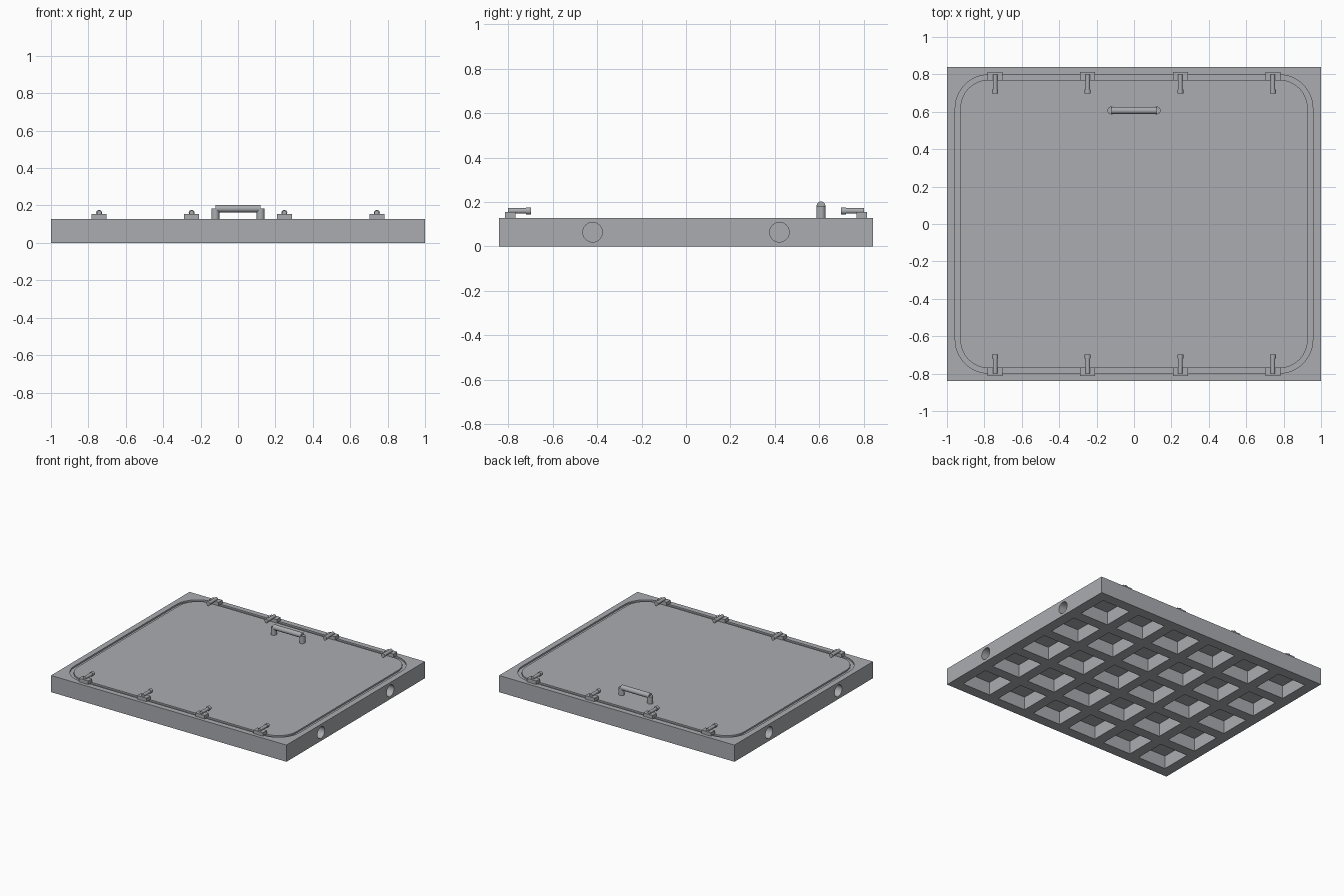
import bpy, bmesh, math
from mathutils import Matrix

if "Cube" in bpy.data.objects:
    bpy.data.objects.remove(bpy.data.objects["Cube"])

grey = bpy.data.materials.new("painted grey")
grey.diffuse_color = (0.40, 0.415, 0.435, 1)
grey.use_nodes = True
grey.node_tree.nodes["Principled BSDF"].inputs["Base Color"].default_value = grey.diffuse_color

TOP = 0.128  # height of the slab


def finish(name, bm, smooth=True):
    bmesh.ops.recalc_face_normals(bm, faces=bm.faces)
    me = bpy.data.meshes.new(name)
    bm.to_mesh(me)
    bm.free()
    me.materials.append(grey)
    ob = bpy.data.objects.new(name, me)
    bpy.context.collection.objects.link(ob)
    if smooth:
        bpy.ops.object.select_all(action='DESELECT')
        ob.select_set(True)
        bpy.context.view_layer.objects.active = ob
        bpy.ops.object.shade_smooth_by_angle(angle=math.radians(35))
    return ob


def box(bm, x0, x1, y0, y1, z0, z1):
    m = Matrix.Translation(((x0 + x1) / 2, (y0 + y1) / 2, (z0 + z1) / 2)) \
        @ Matrix.Diagonal((x1 - x0, y1 - y0, z1 - z0, 1))
    bmesh.ops.create_cube(bm, size=1, matrix=m)


def rod(bm, centre, r, length, axis='Z', segs=32):
    rot = {'X': Matrix.Rotation(math.pi / 2, 4, 'Y'),
           'Y': Matrix.Rotation(math.pi / 2, 4, 'X'),
           'Z': Matrix()}[axis]
    bmesh.ops.create_cone(bm, cap_ends=True, segments=segs, radius1=r, radius2=r,
                          depth=length, matrix=Matrix.Translation(centre) @ rot)


def rounded_rect(hx, hy, r, steps=12):
    pts = []
    for q, (sx, sy) in enumerate([(1, 1), (-1, 1), (-1, -1), (1, -1)]):
        for i in range(steps + 1):
            a = math.pi / 2 * (q + i / steps)
            pts.append((sx * (hx - r) + r * math.cos(a), sy * (hy - r) + r * math.sin(a)))
    return pts


def cut(target, cutter):
    mod = target.modifiers.new("cut", 'BOOLEAN')
    mod.object = cutter
    mod.operation = 'DIFFERENCE'
    mod.solver = 'EXACT'
    bpy.context.view_layer.objects.active = target
    bpy.ops.object.modifier_apply(modifier=mod.name)
    bpy.data.objects.remove(cutter)


# Slab
bm = bmesh.new()
box(bm, -1, 1, -0.84, 0.84, 0, TOP)
slab = finish("hatch_slab", bm, False)

# Grid of square pockets underneath
bm = bmesh.new()
for i in range(6):
    for j in range(5):
        x, y = (i - 2.5) * 0.32, (j - 2) * 0.32
        box(bm, x - 0.12, x + 0.12, y - 0.12, y + 0.12, -0.05, 0.1)
cut(slab, finish("pocket_cutter", bm, False))

# Round sockets in the two ends
bm = bmesh.new()
for sx in (-1, 1):
    for sy in (-1, 1):
        rod(bm, (sx, sy * 0.42, 0.064), 0.044, 0.14, 'X')
cut(slab, finish("socket_cutter", bm, False))

# Rounded seal groove in the top
bm = bmesh.new()
loops = [[bm.verts.new((x, y, z)) for x, y in rounded_rect(hx, hy, r)]
         for hx, hy, r, z in ((0.956, 0.798, 0.18, TOP - 0.012), (0.956, 0.798, 0.18, TOP + 0.05),
                              (0.929, 0.771, 0.153, TOP + 0.05), (0.929, 0.771, 0.153, TOP - 0.012))]
n = len(loops[0])
for k in range(4):
    a, b = loops[k], loops[(k + 1) % 4]
    for i in range(n):
        j = (i + 1) % n
        bm.faces.new((a[i], a[j], b[j], b[i]))
cut(slab, finish("groove_cutter", bm, False))
bpy.ops.object.select_all(action='DESELECT')
slab.select_set(True)
bpy.context.view_layer.objects.active = slab
bpy.ops.object.shade_smooth_by_angle(angle=math.radians(30))

# Latches along front and back edges: block, round arm and knob
for side, s in (("front", -1), ("back", 1)):
    for i in range(4):
        x = (i - 1.5) * 0.495
        bm = bmesh.new()
        y0, y1 = sorted((s * 0.767, s * 0.814))
        box(bm, x - 0.04, x + 0.04, y0, y1, TOP, 0.155)
        rod(bm, (x, s * 0.755, 0.16), 0.0125, 0.09, 'Y', 20)
        rod(bm, (x, s * 0.709, 0.16), 0.016, 0.022, 'Y', 20)
        finish(f"{side}_latch_{i + 1}", bm)

# Lifting handle: two posts and a bar
bm = bmesh.new()
for s in (-1, 1):
    rod(bm, (s * 0.121, 0.607, (TOP + 0.183) / 2), 0.021, 0.183 - TOP)
finish("handle_posts", bm)
bm = bmesh.new()
rod(bm, (0, 0.607, 0.183), 0.0195, 0.242, 'X')
finish("handle_bar", bm)
